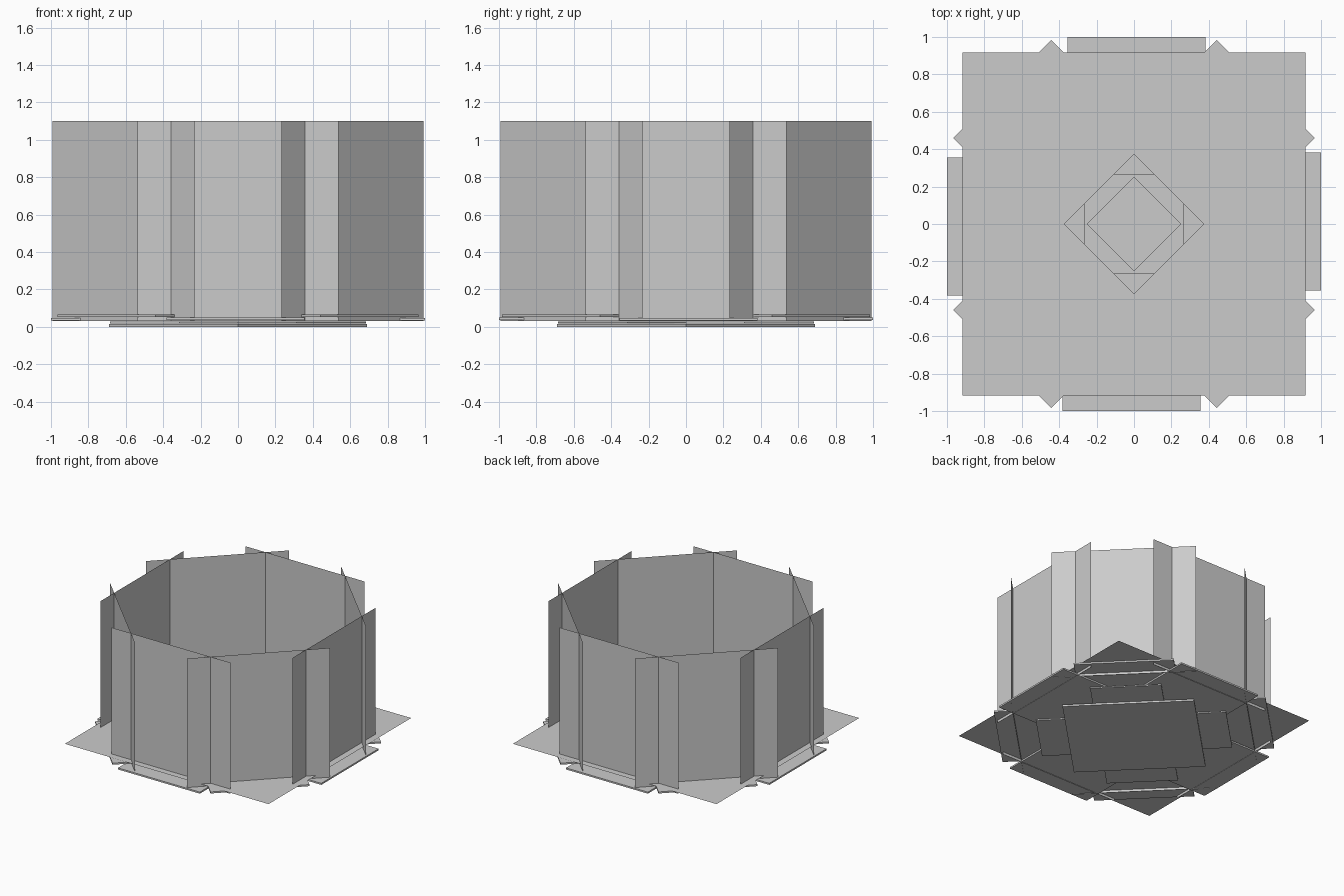
import bpy, bmesh
from math import pi
from mathutils import Matrix

if "Cube" in bpy.data.objects:
    bpy.data.objects.remove(bpy.data.objects["Cube"])


def add(name, bm):
    me = bpy.data.meshes.new(name)
    bmesh.ops.recalc_face_normals(bm, faces=bm.faces)
    bm.to_mesh(me)
    bm.free()
    ob = bpy.data.objects.new(name, me)
    bpy.context.collection.objects.link(ob)
    return ob


def slab(name, angle, r0, r1, half, shift, z0, z1):
    """Thin box reaching from radius r0 to r1 in the direction of angle."""
    bm = bmesh.new()
    bmesh.ops.create_cube(bm, size=1)
    m = (Matrix.Rotation(angle, 4, 'Z')
         @ Matrix.Translation(((r0 + r1) / 2, shift, (z0 + z1) / 2))
         @ Matrix.Diagonal((r1 - r0, 2 * half, z1 - z0, 1)))
    bm.transform(m)
    return add(name, bm)


# bottom foot plate, turned 45 degrees
slab("foot_plate", pi / 4, -0.488, 0.488, 0.488, 0, 0, 0.015)

# floor slabs: small lower ring, then the two crossed outer rings
for i in range(4):
    a = i * pi / 2
    s = 0.0125 * (1 if i % 2 == 0 else -1)
    dz = 0.002 * (i % 2)
    slab(f"lower_slab_{i}", a + pi / 4, 0.177, 0.705, 0.264, 0, 0.019 + dz, 0.028 + dz)
    slab(f"straight_slab_{i}", a, 0.265, 1.0, 0.369, s, 0.034 + dz, 0.047 + dz)
    slab(f"diagonal_slab_{i}", a + pi / 4, 0.264, 1.008, 0.371, s, 0.052 + dz, 0.065 + dz)

# flat square floor sheet with a square opening
bm = bmesh.new()
loops = [[bm.verts.new((x * h, y * h, 0.07)) for x, y in ((-1, -1), (1, -1), (1, 1), (-1, 1))]
         for h in (0.918, 0.408)]
for i in range(4):
    j = (i + 1) % 4
    bm.faces.new((loops[0][i], loops[0][j], loops[1][j], loops[1][i]))
add("floor_sheet", bm)

# eight thin wall sheets whose ends cross each other
for i in range(8):
    bm = bmesh.new()
    pts = [(0.865, y, z) for y, z in ((-0.536, 0.032), (0.536, 0.032), (0.536, 1.1), (-0.536, 1.1))]
    bm.faces.new([bm.verts.new(p) for p in pts])
    bm.transform(Matrix.Rotation(i * pi / 4, 4, 'Z'))
    add(f"wall_sheet_{i}", bm)
